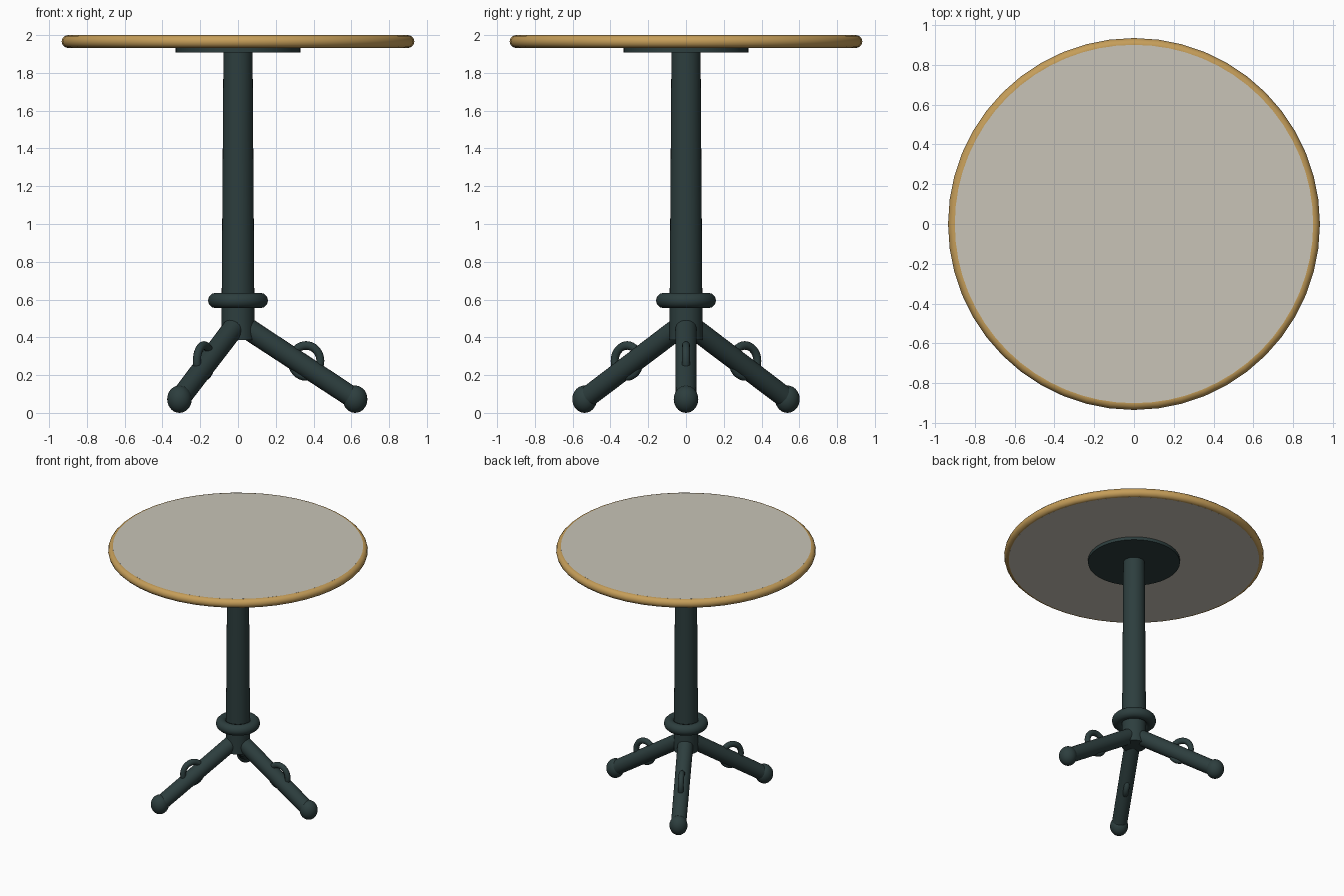
import bpy, math
from mathutils import Vector

if "Cube" in bpy.data.objects:
    bpy.data.objects.remove(bpy.data.objects["Cube"])


def material(name, rgb):
    m = bpy.data.materials.new(name)
    m.diffuse_color = (*rgb, 1)
    m.use_nodes = True
    m.node_tree.nodes["Principled BSDF"].inputs["Base Color"].default_value = m.diffuse_color
    return m


IRON = material("dark green iron", (0.026, 0.048, 0.048))
STONE = material("pale stone", (0.58, 0.55, 0.475))
BRASS = material("brass", (0.56, 0.34, 0.10))


def finish(name, mat):
    ob = bpy.context.object
    ob.name = name
    ob.data.materials.append(mat)
    bpy.ops.object.shade_smooth_by_angle(angle=math.radians(40))
    return ob


def rod(name, a, b, r1, r2, mat, sides=32):
    """Round bar from a to b with radii r1 and r2."""
    a, b = Vector(a), Vector(b)
    d = b - a
    bpy.ops.mesh.primitive_cone_add(
        vertices=sides, radius1=r1, radius2=r2, depth=d.length,
        location=(a + b) / 2, rotation=d.to_track_quat('Z', 'Y').to_euler())
    return finish(name, mat)


def ring(name, loc, major, minor, mat, rot=(0, 0, 0), segs=48):
    bpy.ops.mesh.primitive_torus_add(
        major_segments=segs, minor_segments=12, major_radius=major,
        minor_radius=minor, location=loc, rotation=rot)
    return finish(name, mat)


# Table top with its rounded rim
rod("table_top", (0, 0, 1.932), (0, 0, 2.0), 0.90, 0.90, STONE, 64)
ring("top_rim", (0, 0, 1.966), 0.90, 0.034, BRASS)

# Mounting plate, tapered column and collar
rod("mounting_plate", (0, 0, 1.908), (0, 0, 1.936), 0.33, 0.33, IRON, 48)
rod("column", (0, 0, 0.385), (0, 0, 1.92), 0.088, 0.077, IRON)
ring("collar", (0, 0, 0.595), 0.118, 0.041, IRON)

# Three legs, each with a foot and an upright ring
for i in range(3):
    ang = math.tau * i / 3
    c, s = math.cos(ang), math.sin(ang)
    rod(f"leg_{i + 1}", (0.03 * c, 0.03 * s, 0.46),
        (0.62 * c, 0.62 * s, 0.073), 0.057, 0.055, IRON, 24)
    bpy.ops.mesh.primitive_uv_sphere_add(
        segments=24, ring_count=14, radius=1, location=(0.62 * c, 0.62 * s, 0.0725),
        rotation=(0, 0, ang), scale=(0.065, 0.065, 0.0725))
    finish(f"foot_{i + 1}", IRON)
    loop = ring(f"leg_ring_{i + 1}", (0.36 * c, 0.36 * s, 0.275), 0.076, 0.021,
                IRON, (math.pi / 2, 0, ang), 32)
    loop.scale.y = 1.08
